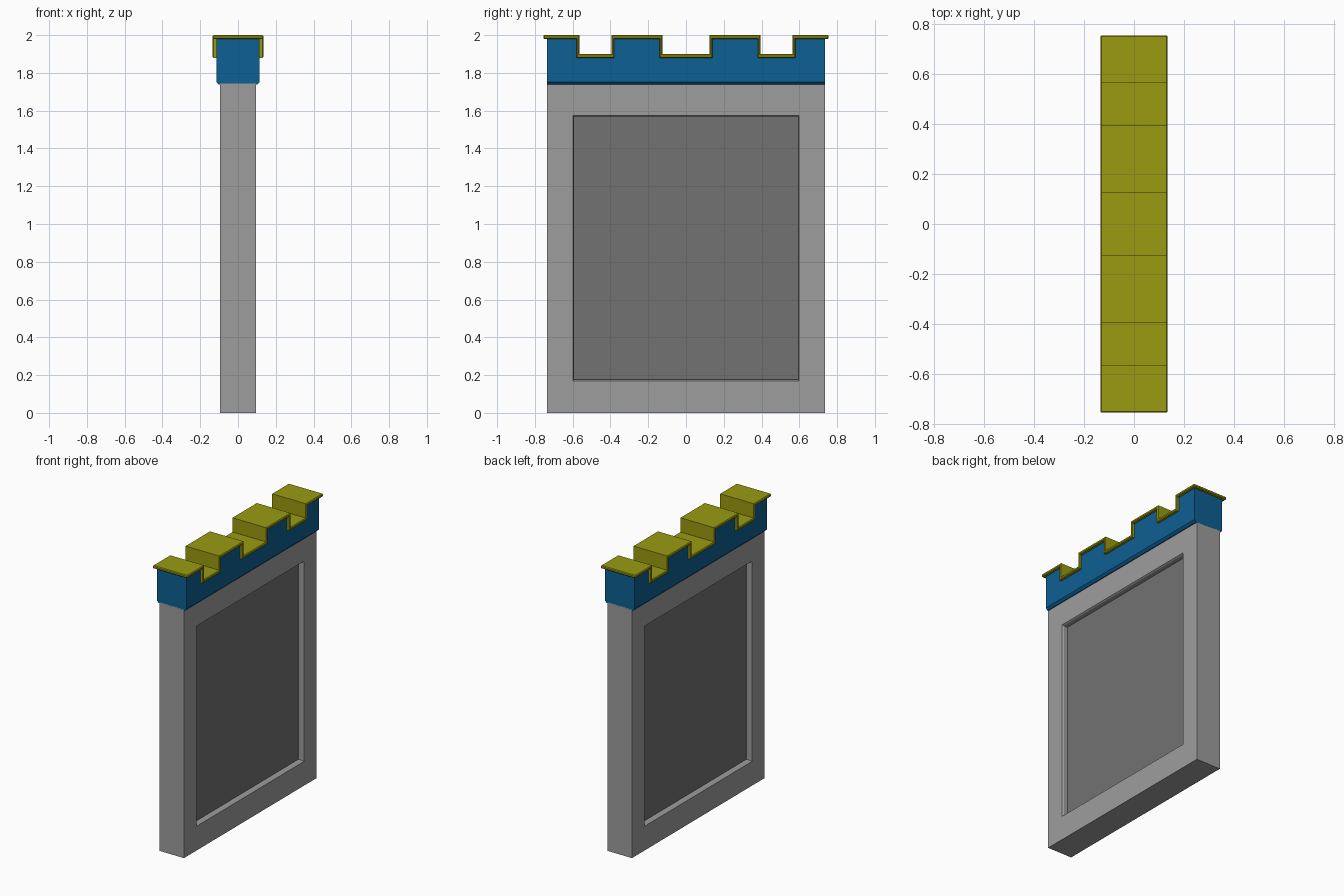
import bpy
import bmesh

if "Cube" in bpy.data.objects:
    bpy.data.objects.remove(bpy.data.objects["Cube"])


def material(name, rgb):
    m = bpy.data.materials.new(name)
    m.use_nodes = True
    m.diffuse_color = (*rgb, 1)
    bsdf = next(n for n in m.node_tree.nodes if n.type == 'BSDF_PRINCIPLED')
    bsdf.inputs["Base Color"].default_value = (*rgb, 1)
    return m


stone = material("stone grey", (0.34, 0.34, 0.34))
dark_stone = material("dark panel grey", (0.17, 0.17, 0.17))
blue = material("blue", (0.004, 0.115, 0.29))
gold = material("olive gold", (0.32, 0.325, 0.005))


def finish(name, bm, *mats):
    bmesh.ops.recalc_face_normals(bm, faces=bm.faces)
    mesh = bpy.data.meshes.new(name)
    bm.to_mesh(mesh)
    bm.free()
    for m in mats:
        mesh.materials.append(m)
    obj = bpy.data.objects.new(name, mesh)
    bpy.context.collection.objects.link(obj)
    return obj


def extrude_profile(points, half_x):
    """Solid with a (y, z) outline running from -half_x to half_x."""
    bm = bmesh.new()
    face = bm.faces.new([bm.verts.new((-half_x, y, z)) for y, z in points])
    ext = bmesh.ops.extrude_face_region(bm, geom=[face], use_keep_orig=True)
    verts = [v for v in ext["geom"] if isinstance(v, bmesh.types.BMVert)]
    bmesh.ops.translate(bm, verts=verts, vec=(2 * half_x, 0, 0))
    return bm


def chamfer(bm, width, rule):
    edges = [e for e in bm.edges if rule(*[v.co for v in e.verts])]
    bmesh.ops.bevel(bm, geom=edges, offset=width, segments=1,
                    affect='EDGES', profile=0.5)


def mirrored(half):
    return [(-y, z) for y, z in reversed(half)] + half


# Wall: rectangular rings bridged from one recessed panel to the other
BOTTOM, TOP, PANEL_LOW, PANEL_HIGH = 0.0, 1.745, 0.17, 1.575
side = [(0.095, 0.735, BOTTOM, TOP),
        (0.095, 0.598, PANEL_LOW, PANEL_HIGH),
        (0.085, 0.592, PANEL_LOW + 0.006, PANEL_HIGH - 0.006),
        (0.055, 0.592, PANEL_LOW + 0.006, PANEL_HIGH - 0.006)]
sections = [(-x, y, a, b) for x, y, a, b in reversed(side)] + side
bm = bmesh.new()
rings = [[bm.verts.new((x, s * y, z)) for s, z in
          ((-1, a), (1, a), (1, b), (-1, b))] for x, y, a, b in sections]
for r, q in zip(rings, rings[1:]):
    for i in range(4):
        j = (i + 1) % 4
        bm.faces.new((r[i], r[j], q[j], q[i]))
for cap in (rings[0], rings[-1]):
    bm.faces.new(cap).material_index = 1
finish("wall", bm, stone, dark_stone)

# Stepped outlines of the battlement and its trim, from the middle outwards


def steps(inner, outer, gap, end, low, high):
    return [(inner, low), (inner, high), (outer, high), (outer, low),
            (gap, low), (gap, high), (end, high)]


def underside(end):
    return steps(0.14, 0.38, 0.58, end, 1.88, 1.98)


# Battlement with chamfered lower long edges
BASE = 1.738
bm = extrude_profile(mirrored(underside(0.735)) + [(0.735, BASE), (-0.735, BASE)], 0.115)
chamfer(bm, 0.014, lambda a, b: a.z < BASE + 0.001 and b.z < BASE + 0.001
        and abs(a.x - b.x) < 0.001)
finish("battlement", bm, blue)

# Trim following the battlement, with softened outer edges
upper = mirrored(steps(0.125, 0.395, 0.565, 0.755, 1.9, 2.0))
lower = mirrored(underside(0.755))
bm = extrude_profile(upper + lower[::-1], 0.135)
chamfer(bm, 0.005, lambda a, b: abs(a.x - b.x) < 0.001
        or (abs(a.y) > 0.75 and abs(b.y) > 0.75))
finish("battlement_trim", bm, gold)
